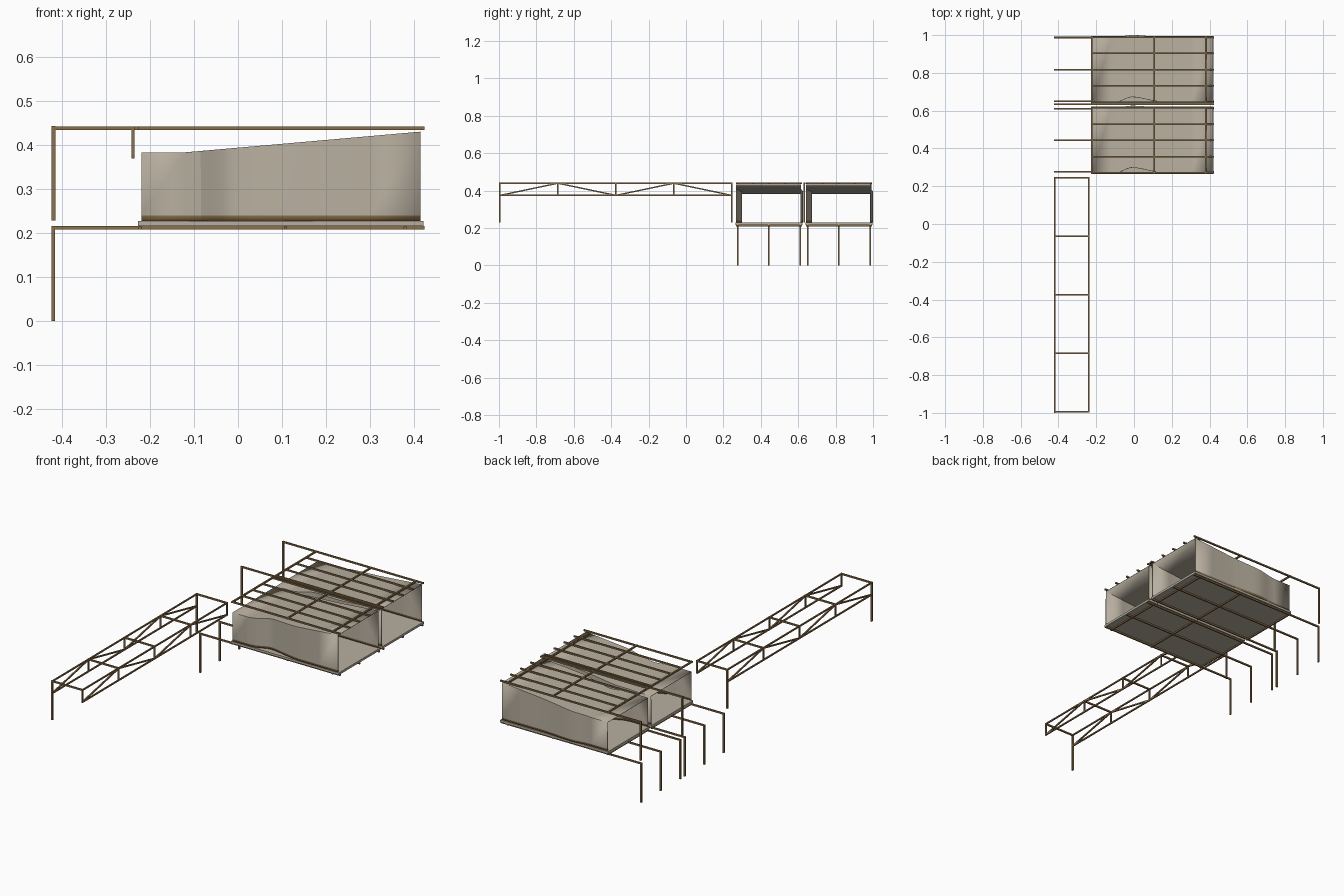
import bpy, bmesh
from mathutils import Vector

cube = bpy.data.objects.get("Cube")
if cube:
    bpy.data.objects.remove(cube, do_unlink=True)


def material(name, rgb):
    m = bpy.data.materials.new(name)
    m.use_nodes = True
    m.diffuse_color = (*rgb, 1)
    bsdf = next(n for n in m.node_tree.nodes if n.type == 'BSDF_PRINCIPLED')
    bsdf.inputs["Base Color"].default_value = (*rgb, 1)
    return m


WOOD = material("brown timber", (0.26, 0.16, 0.07))
PANEL = material("taupe panel", (0.48, 0.43, 0.35))


def finish(name, bm, mats):
    bmesh.ops.recalc_face_normals(bm, faces=bm.faces)
    mesh = bpy.data.meshes.new(name)
    bm.to_mesh(mesh)
    bm.free()
    for m in mats:
        mesh.materials.append(m)
    ob = bpy.data.objects.new(name, mesh)
    bpy.context.collection.objects.link(ob)
    return ob


def beams(name, segments, t=0.008, mat=WOOD):
    """Square bars between pairs of points, lengthened by half a thickness."""
    bm = bmesh.new()
    for a, b in segments:
        a, b = Vector(a), Vector(b)
        d = b - a
        made = bmesh.ops.create_cube(bm, size=1)["verts"]
        bmesh.ops.scale(bm, verts=made, vec=(t, t, d.length + t))
        # keep bars square to the frame
        z = d.normalized()
        side = Vector((1, 0, 0)) if abs(z.x) < 0.9 else Vector((0, 1, 0))
        for v in made:
            v.co = (a + b) / 2 + side * v.co.x + z.cross(side) * v.co.y + z * v.co.z
    return finish(name, bm, [mat])


def box(name, lo, hi, mat):
    bm = bmesh.new()
    bmesh.ops.create_cube(bm, size=1)
    lo, hi = Vector(lo), Vector(hi)
    for v in bm.verts:
        v.co = (lo + hi) / 2 + Vector(c * s for c, s in zip(v.co, hi - lo))
    return finish(name, bm, [mat])


# Plan of the wavy walls: x and how far the wall is pushed toward the back
WAVE = [(-0.22, 0), (-0.12, 0), (-0.085, 0.004), (-0.06, 0.015), (-0.035, 0.026),
        (-0.015, 0.031), (0.01, 0.03), (0.04, 0.025), (0.08, 0.016),
        (0.14, 0.005), (0.177, 0), (0.30, 0), (0.415, 0)]
BASE, RAIL = 0.228, 0.24
POST_X, INNER_X, END_X = -0.42, -0.223, 0.42
LOW, HIGH = 0.212, 0.439


def roof_z(x):
    return 0.383 + 0.047 * max(0, x + 0.12) / 0.535


def shell(name, y0, y1):
    """Open-ended tunnel: front wall, rising roof and back wall."""
    bm = bmesh.new()
    rows = []
    for x, push in WAVE:
        yf, yb, top = y0 + 0.004 + push, y1 - 0.008 + push * 0.35, roof_z(x)
        section = [(yf, BASE), (yf, RAIL), (yf, top), (yb, top), (yb, RAIL), (yb, BASE)]
        rows.append([bm.verts.new((x, y, z)) for y, z in section])
    for r, s in zip(rows, rows[1:]):
        for i in range(len(r) - 1):
            f = bm.faces.new((r[i], s[i], s[i + 1], r[i + 1]))
            # skirting band at the foot of each wall
            f.material_index = 1 if max(v.co.z for v in f.verts) < RAIL + 0.001 else 0
    ob = finish(name, bm, [PANEL, WOOD])
    mod = ob.modifiers.new("thickness", 'SOLIDIFY')
    mod.thickness = 0.003
    mod.offset = 0
    bpy.ops.object.select_all(action='DESELECT')
    ob.select_set(True)
    bpy.context.view_layer.objects.active = ob
    bpy.ops.object.shade_smooth_by_angle(angle=0.3)


# Two pavilion units, one behind the other
for label, y0 in (("front", 0.264), ("rear", 0.638)):
    y1 = y0 + 0.358
    shell(label + "_unit_shell", y0, y1)
    box(label + "_unit_floor", (-0.227, y0, 0.216), (0.422, y1, BASE), PANEL)

    lower_y = [y0 + 0.012, (y0 + y1) / 2, y1 - 0.011]
    beams(label + "_floor_joists", [((POST_X, y, LOW), (END_X, y, LOW)) for y in lower_y])
    beams(label + "_floor_posts", [((POST_X, y, 0.004), (POST_X, y, LOW)) for y in lower_y])

    cross_x = [INNER_X, 0.108, 0.38]
    beams(label + "_floor_bearers",
          [((x, y0 + 0.006, LOW), (x, y1 - 0.006, LOW)) for x in cross_x], 0.007)
    beams(label + "_roof_bearers",
          [((x, y0 + 0.006, HIGH), (x, y1 - 0.006, HIGH)) for x in cross_x])
    span = y1 - y0 - 0.014
    beams(label + "_roof_joists",
          [((INNER_X, y0 + 0.007 + span * i / 4, HIGH),
            (END_X, y0 + 0.007 + span * i / 4, HIGH)) for i in range(5)])

# Long roof beams reaching past the units, with hanging posts
for label, y in (("middle", 0.633), ("rear", 0.989)):
    beams(label + "_outrigger", [((POST_X, y, HIGH), (END_X, y, HIGH)),
                                 ((POST_X, y, HIGH), (POST_X, y, 0.234))])

# Box truss walkway frame
stations = [-0.995 + 0.31 * i for i in range(5)]
BOTTOM = 0.374
for label, x in (("right", POST_X), ("left", -0.239)):
    bars = [((x, stations[0], z), (x, stations[-1], z)) for z in (BOTTOM, HIGH)]
    bars += [((x, y, BOTTOM), (x, y, HIGH)) for y in stations]
    for i in range(4):
        za, zb = (BOTTOM, HIGH) if i % 2 == 0 else (HIGH, BOTTOM)
        bars.append(((x, stations[i], za), (x, stations[i + 1], zb)))
    beams(label + "_truss", bars, 0.007)
beams("truss_cross_bars", [((POST_X, y, HIGH), (-0.239, y, HIGH)) for y in stations])
beams("truss_end_posts", [((POST_X, y, 0.234), (POST_X, y, HIGH))
                          for y in (stations[0], stations[-1])], 0.009)
